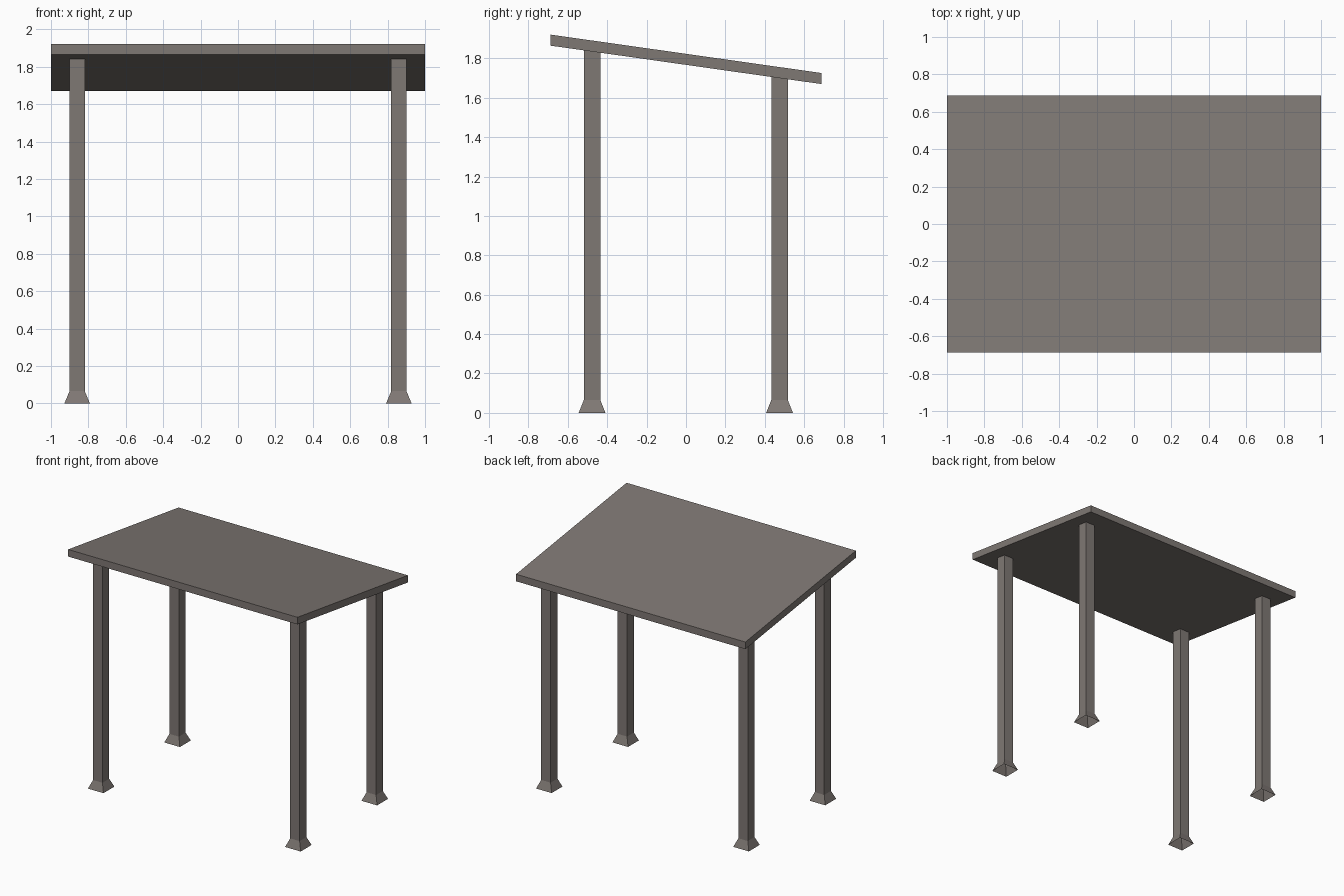
import bpy, bmesh

if "Cube" in bpy.data.objects:
    bpy.data.objects.remove(bpy.data.objects["Cube"])

mat = bpy.data.materials.new("warm grey")
mat.diffuse_color = (0.212, 0.188, 0.174, 1)
mat.use_nodes = True
mat.node_tree.nodes["Principled BSDF"].inputs["Base Color"].default_value = mat.diffuse_color

SLOPE = -0.195 / 1.376          # roof falls towards the back


def under(y):
    """Height of the roof underside at y."""
    return 1.767 + SLOPE * y


def make(name, rings, cap):
    """Skin a stack of four-point rings; optionally close both ends."""
    bm = bmesh.new()
    loops = [[bm.verts.new(p) for p in r] for r in rings]
    for a, b in zip(loops, loops[1:]):
        for i in range(4):
            j = (i + 1) % 4
            bm.faces.new((a[i], a[j], b[j], b[i]))
    if cap:
        bm.faces.new(loops[0][::-1])
        bm.faces.new(loops[-1])
    me = bpy.data.meshes.new(name)
    bm.to_mesh(me)
    bm.free()
    me.materials.append(mat)
    ob = bpy.data.objects.new(name, me)
    bpy.context.collection.objects.link(ob)


def ring(cx, cy, hx, hy, height):
    """Counter-clockwise rectangle whose height is a function of y."""
    return [(cx + sx * hx, cy + sy * hy, height(cy + sy * hy))
            for sx, sy in ((-1, -1), (1, -1), (1, 1), (-1, 1))]


# Sloping roof slab with vertical ends
make("roof_slab", [ring(0, 0, 1, 0.688, under),
                   ring(0, 0, 1, 0.688, lambda y: under(y) + 0.056)], True)

# Four posts with flared feet, open underneath, cut to the roof slope
for ny, cy in (("front", -0.477), ("back", 0.475)):
    for nx, cx in (("left", -0.86), ("right", 0.86)):
        make(f"{ny}_{nx}_post", [
            ring(cx, cy, 0.068, 0.068, lambda y: 0.0),
            ring(cx, cy, 0.041, 0.042, lambda y: 0.065),
            ring(cx, cy, 0.041, 0.042, under)], False)
